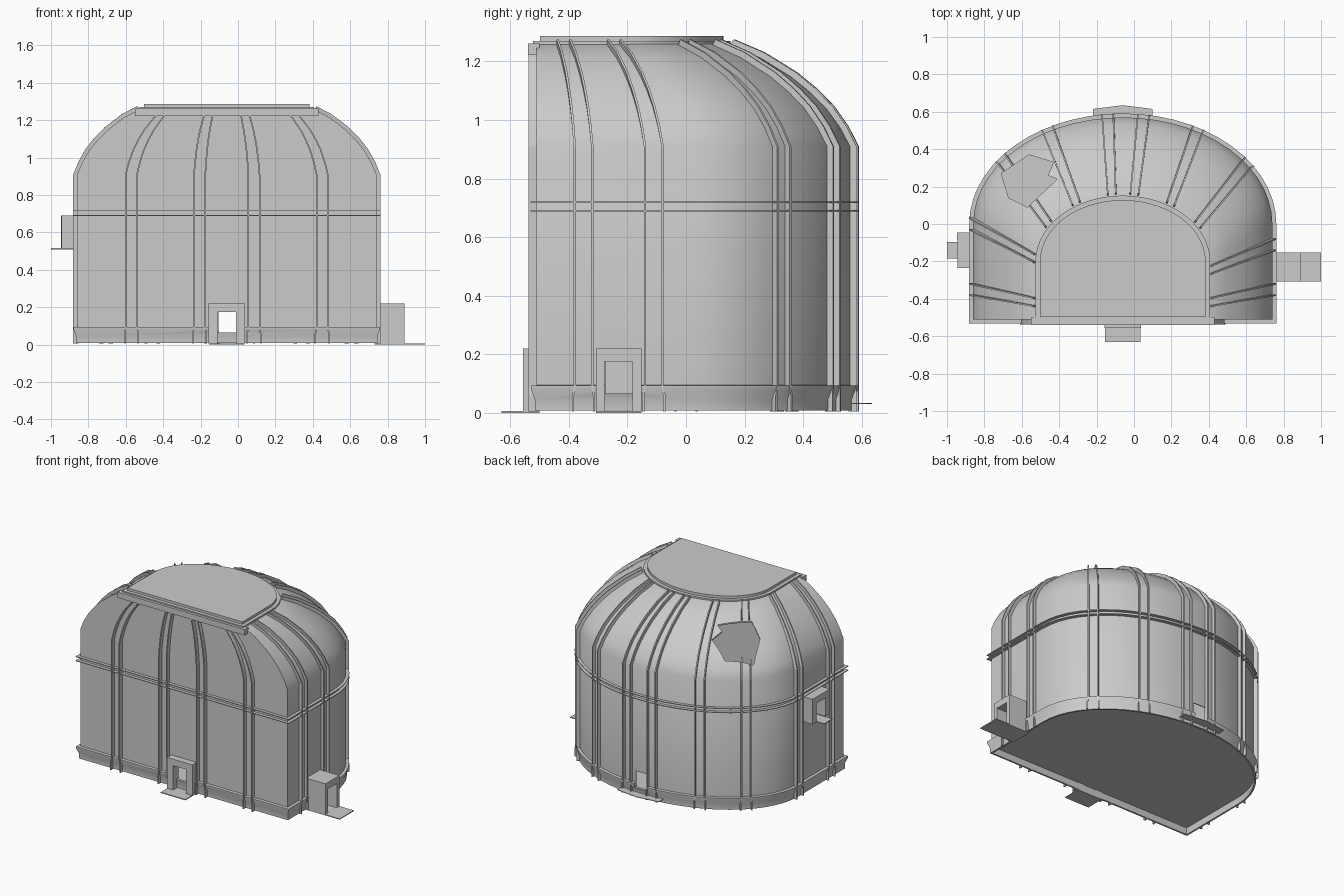
import bpy, bmesh, math
from mathutils import Vector

if "Cube" in bpy.data.objects:
    bpy.data.objects.remove(bpy.data.objects["Cube"])

CX, FRONT, SEG = -0.06, -0.51, 28
# dome profile: (inward blend s, height)
DOME = [(0, .91), (.08, .975), (.19, 1.04), (.32, 1.095), (.47, 1.147), (.72, 1.213), (1, 1.265)]


def dims(s):
    """Half width, ellipse depth and ellipse centre y of the D plan."""
    return .80 - .345 * s, .57 - .23 * s, -.20 * s


def outline(s, d=0):
    a, b, yc = dims(s)
    a, b = a + d, b + d
    pts = [(CX + a, FRONT - d)]
    for i in range(SEG + 1):
        t = math.pi * i / SEG
        pts.append((CX + a * math.cos(t), yc + b * math.sin(t)))
    return pts + [(CX - a, FRONT - d)]


def finish(name, bm, smooth=False):
    bmesh.ops.recalc_face_normals(bm, faces=bm.faces)
    me = bpy.data.meshes.new(name)
    bm.to_mesh(me)
    bm.free()
    ob = bpy.data.objects.new(name, me)
    bpy.context.collection.objects.link(ob)
    if smooth:
        select(ob)
        bpy.ops.object.shade_smooth_by_angle(angle=math.radians(35))
    return ob


def select(ob):
    bpy.ops.object.select_all(action='DESELECT')
    ob.select_set(True)
    bpy.context.view_layer.objects.active = ob


def loft(name, profile, ring=False):
    """Sweep (s, offset, z) levels round the D plan; ring closes the section."""
    bm = bmesh.new()
    rows = [[bm.verts.new((x, y, z)) for x, y in outline(s, d)] for s, d, z in profile]
    n = len(rows[0])
    for r in range(len(rows) if ring else len(rows) - 1):
        p, q = rows[r], rows[(r + 1) % len(rows)]
        for i in range(n):
            j = (i + 1) % n
            bm.faces.new((p[i], p[j], q[j], q[i]))
    if not ring:
        bm.faces.new(rows[0])
        bm.faces.new(rows[-1])
    return finish(name, bm, True)


def prism(bm, pts, z0, z1):
    lo = [bm.verts.new((x, y, z0)) for x, y in pts]
    hi = [bm.verts.new((x, y, z1)) for x, y in pts]
    bm.faces.new(lo)
    bm.faces.new(hi)
    for i in range(len(pts)):
        j = (i + 1) % len(pts)
        bm.faces.new((lo[i], lo[j], hi[j], hi[i]))


def box(bm, x0, x1, y0, y1, z0, z1):
    prism(bm, [(x0, y0), (x1, y0), (x1, y1), (x0, y1)], z0, z1)


def on_wall(B, T, s):
    """Point and horizontal normal on the D plan, on the way from B to T."""
    x, y = B[0] + (T[0] - B[0]) * s, B[1] + (T[1] - B[1]) * s
    a, b, yc = dims(s)
    side = 1 if x > CX else -1
    if y <= yc:
        return (CX + side * a, y), (side, 0)
    t = math.atan2((y - yc) / b, (x - CX) / a)
    n = Vector((math.cos(t) / a, math.sin(t) / b)).normalized()
    return (CX + a * math.cos(t), yc + b * math.sin(t)), tuple(n)


def rib(name, B, T, front=False):
    """Pair of thin upright rails running from the foot B to the head T."""
    levels = [(0, .005), (0, .06), (0, .09)] + DOME[:-1] + [(.96, 1.257)]
    bm = bmesh.new()
    for side in (-1, 1):
        rows = []
        for i, (s, z) in enumerate(levels):
            if front:
                P, n, up = (B[0] + (T[0] - B[0]) * s, FRONT), (0, -1), 0
            else:
                P, n = on_wall(B, T, s)
                up = math.radians(60) * min(1, s * 1.8)
            tan = Vector((-n[1], n[0], 0))
            out = Vector((n[0] * math.cos(up), n[1] * math.cos(up), math.sin(up)))
            w = side * ((.036 if i < 2 else .030) - .009 * s)
            d = .028 if front else .021
            c = Vector((P[0], P[1], z))
            rows.append([bm.verts.new(c + tan * (w + u) + out * v)
                         for u, v in ((-.004, -.006), (-.004, d), (.004, d), (.004, -.006))])
        for p, q in zip(rows, rows[1:]):
            for i in range(4):
                j = (i + 1) % 4
                bm.faces.new((p[i], p[j], q[j], q[i]))
        bm.faces.new(rows[0])
        bm.faces.new(rows[-1])
    return finish(name, bm)


def porch(name, pos, direction, w, opening, z0, z1, depth, plate_w, plate_out):
    """Jambs and lintel standing off the wall, with a thin landing plate."""
    bm = bmesh.new()
    h, o = w / 2, opening / 2
    box(bm, -h, -o, -.01, depth, z0, z1)
    box(bm, o, h, -.01, depth, z0, z1)
    box(bm, -o, o, -.01, depth, z1 - .045, z1)
    box(bm, -plate_w / 2, plate_w / 2, -.01, plate_out, z0 - .005, z0 + .001)
    ob = finish(name, bm)
    ob.location = (pos[0], pos[1], 0)
    ob.rotation_euler.z = direction
    return ob


# Hollow shell with flat front, domed top and a floor raised above the skirt
shell = loft("shell", [(0, 0, .055)] + [(s, 0, z) for s, z in DOME])
select(shell)
m = shell.modifiers.new("thickness", 'SOLIDIFY')
m.thickness, m.offset = .008, -1
bpy.ops.object.modifier_apply(modifier=m.name)

# Base skirt with a lip
skirt = loft("base_skirt", [(0, -.006, .008), (0, -.006, .095), (0, .02, .093),
                            (0, .02, .082), (0, .006, .045), (0, .006, .008)], True)

# Twin horizontal fins round the middle
for k, z in enumerate((.688, .716)):
    loft(f"band_fin_{k}", [(0, -.004, z), (0, .021, z), (0, .021, z + .005), (0, -.004, z + .005)], True)

# Roof cap, its lower rim and front cornice
loft("roof_cap", [(1, -.012, 1.255), (1, -.012, 1.287)])
loft("roof_rim", [(1, -.02, 1.25), (1, .012, 1.25), (1, .012, 1.27), (1, -.02, 1.27)], True)
bm = bmesh.new()
box(bm, -.55, .43, -.54, -.50, 1.222, 1.262)
finish("front_cornice", bm)

# Ribs on the curved and side walls: (foot, head)
PATHS = [((-.86, -.35), (-.52, -.42)), ((-.86, .0), (-.52, -.19)), ((-.68, .33), (-.46, -.01)),
         ((-.46, .5), (-.31, .10)), ((-.14, .57), (-.118, .14)), ((.05, .57), (0, .14)),
         ((.34, .5), (.20, .10)), ((.58, .31), (.35, -.01)), ((.74, -.11), (.40, -.25)),
         ((.74, -.35), (.40, -.42))]
ribs = [rib(f"wall_rib_{i}", b, t) for i, (b, t) in enumerate(PATHS)]
# Ribs on the flat front
for i, (b, t) in enumerate(((-.57, -.37), (-.205, -.145), (.085, .025), (.45, .26))):
    rib(f"front_rib_{i}", (b, 0), (t, 0), True)

# Openings: broken dome hole, doors and side window
bm = bmesh.new()
prism(bm, [(-.71, .27), (-.56, .37), (-.43, .33), (-.46, .26), (-.41, .24),
           (-.57, .09), (-.67, .14)], .8, 1.4)
box(bm, -.11, -.01, -.60, -.45, .066, .175)
box(bm, -.11, -.01, .50, .66, .066, .175)
box(bm, .65, .85, -.275, -.18, .066, .175)
box(bm, -.95, -.80, -.19, -.09, .52, .645)
cutter = finish("opening_cutter", bm)
cutter.hide_render = True
for ob in (shell, skirt, ribs[2]):
    select(ob)
    m = ob.modifiers.new("openings", 'BOOLEAN')
    m.object, m.operation, m.solver = cutter, 'DIFFERENCE', 'EXACT'
    bpy.ops.object.modifier_apply(modifier=m.name)
bpy.data.objects.remove(cutter)

# Door frames and window frame
porch("front_door", (-.06, FRONT), math.pi, .195, .10, .005, .22, .047, .19, .12)
porch("right_door", (.74, -.23), -math.pi / 2, .155, .095, .005, .22, .15, .155, .26)
porch("left_window", (-.86, -.14), math.pi / 2, .19, .10, .515, .69, .085, .09, .14)

# Back landing
bm = bmesh.new()
prism(bm, [(-.22, .56), (.10, .56), (.10, .615), (-.06, .635), (-.22, .615)], .03, .034)
finish("back_landing", bm)
